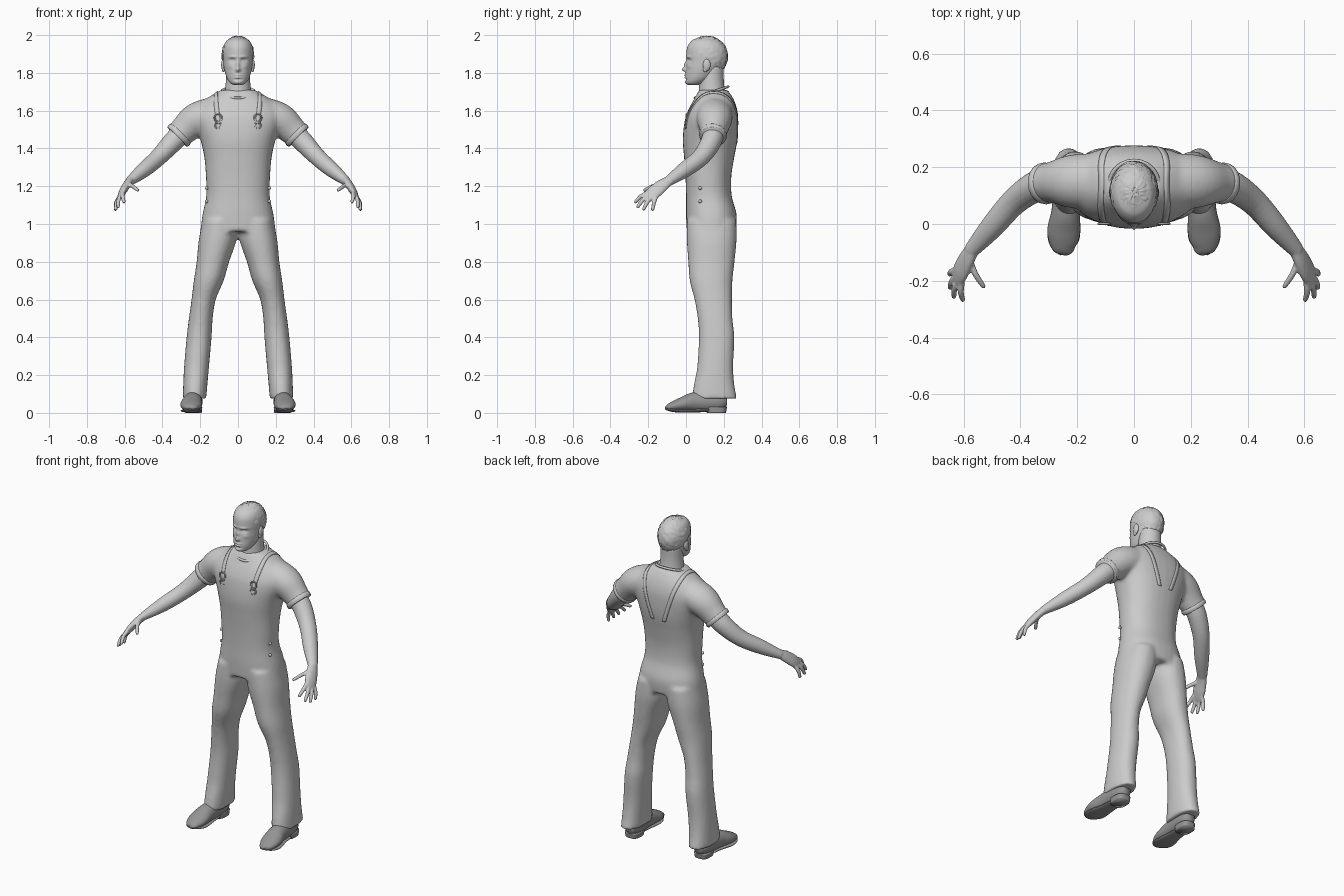
import bpy, bmesh, math, random
from mathutils import Vector, Matrix

random.seed(4)
if bpy.data.objects.get("Cube"):
    bpy.data.objects.remove(bpy.data.objects["Cube"], do_unlink=True)


def material(name, level):
    mat = bpy.data.materials.new(name)
    mat.use_nodes = True
    colour = (level, level, level, 1)
    mat.diffuse_color = colour
    mat.node_tree.nodes["Principled BSDF"].inputs["Base Color"].default_value = colour
    return mat


GREY = material("light grey", 0.6)
DARK = material("shoe grey", 0.3)


def spline(rows, steps):
    """Smoothly interpolate rows of numbers."""
    out = []
    last = len(rows) - 1
    for i in range(last):
        a, b, c, d = (rows[max(0, min(last, k))] for k in range(i - 1, i + 3))
        for s in range(steps):
            t = s / steps
            out.append([q + t / 2 * (r - p + t * (2 * p - 5 * q + 4 * r - w + t * (3 * (q - r) + w - p)))
                        for p, q, r, w in zip(a, b, c, d)])
    return out + [list(rows[-1])]


def skin(bm, rings):
    """Bridge rings of points into a closed tube."""
    loops = [[bm.verts.new(p) for p in ring] for ring in rings]
    n = len(loops[0])
    for lo, hi in zip(loops, loops[1:]):
        for i in range(n):
            j = (i + 1) % n
            bm.faces.new((lo[i], lo[j], hi[j], hi[i]))
    bm.faces.new(loops[0][::-1])
    bm.faces.new(loops[-1])


def stack(bm, rows, power=2.0, sides=32, steps=5):
    """Horizontal sections: z, centre x, half width, front y, back y."""
    rings = []
    for z, cx, hw, yf, yb in spline(rows, steps):
        ring = []
        for i in range(sides):
            a = math.tau * i / sides
            c, s = math.cos(a), math.sin(a)
            x = math.copysign(abs(c) ** (2 / power), c) * hw
            y = math.copysign(abs(s) ** (2 / power), s) * (yb - yf) / 2
            ring.append((cx + x, (yf + yb) / 2 + y, z))
        rings.append(ring)
    skin(bm, rings)


def tube(bm, rows, ref=(0, 1, 0), sides=20, steps=5, floor=-1):
    """Sections square to a path: x, y, z, thickness radius, radius along ref."""
    path = spline(rows, steps)
    pts = [Vector(r[:3]) for r in path]
    rings = []
    for i, r in enumerate(path):
        t = (pts[min(i + 1, len(pts) - 1)] - pts[max(i - 1, 0)]).normalized()
        v = Vector(ref)
        v = (v - t * v.dot(t)).normalized()
        u = t.cross(v)
        ring = []
        for k in range(sides):
            a = math.tau * k / sides
            p = pts[i] + u * r[3] * math.cos(a) + v * r[4] * math.sin(a)
            p.z = max(p.z, floor)
            ring.append(p)
        rings.append(ring)
    skin(bm, rings)


def blob(bm, centre, size):
    mat = Matrix.Translation(centre) @ Matrix.Diagonal((*size, 1))
    return bmesh.ops.create_uvsphere(bm, u_segments=32, v_segments=20, radius=1, matrix=mat)["verts"]


def finish(name, bm, mat=GREY, mirror=False, voxel=0, smooth=0):
    bmesh.ops.recalc_face_normals(bm, faces=bm.faces)
    mesh = bpy.data.meshes.new(name)
    bm.to_mesh(mesh)
    bm.free()
    obj = bpy.data.objects.new(name, mesh)
    bpy.context.collection.objects.link(obj)
    mesh.materials.append(mat)
    for poly in mesh.polygons:
        poly.use_smooth = True
    if mirror:
        obj.modifiers.new("mirror", "MIRROR").use_mirror_merge = False
    if voxel:
        mod = obj.modifiers.new("fuse", "REMESH")
        mod.mode, mod.voxel_size, mod.use_smooth_shade = "VOXEL", voxel, True
    if smooth:
        mod = obj.modifiers.new("soften", "SMOOTH")
        mod.factor, mod.iterations = 0.5, smooth
    return obj


# Clothes: torso, trouser legs and sleeves fused together
bm = bmesh.new()
stack(bm, [(.96, 0, .2, .004, .262), (1.05, 0, .188, 0, .268), (1.15, 0, .168, 0, .242),
           (1.25, 0, .17, -.003, .24), (1.35, 0, .178, -.01, .255), (1.45, 0, .2, -.017, .273),
           (1.55, 0, .235, -.006, .277), (1.61, 0, .225, .015, .27), (1.665, 0, .165, .045, .25),
           (1.71, 0, .09, .07, .22)], power=2.3)
for side in (1, -1):
    stack(bm, [(z, side * cx, hw, yf, yb) for z, cx, hw, yf, yb in (
        (1.02, .095, .09, .005, .266), (.92, .107, .1, .004, .268), (.8, .133, .086, .012, .257),
        (.7, .155, .079, .02, .246), (.6, .182, .064, .045, .243), (.5, .197, .063, .062, .246),
        (.4, .206, .066, .068, .256), (.25, .219, .066, .06, .25), (.15, .226, .064, .042, .256),
        (.075, .23, .062, .03, .27))], power=2.2)
    tube(bm, [(side * x, y, z, a, b) for x, y, z, a, b in (
        (.1, .15, 1.59, .09, .1), (.215, .15, 1.555, .09, .095),
        (.285, .147, 1.497, .077, .074), (.318, .143, 1.465, .071, .068))])
clothes = finish("shirt_and_trousers", bm, voxel=.011, smooth=4)

# Bare arms with hands, running up inside the sleeves
SPREAD = (.3, .85, -.4)
bm = bmesh.new()
tube(bm, [(.27, .15, 1.51, .055, .055), (.34, .135, 1.44, .055, .055), (.42, .08, 1.355, .046, .048),
          (.5, -.01, 1.285, .04, .042), (.575, -.095, 1.225, .024, .028)])
tube(bm, [(.57, -.09, 1.23, .022, .027), (.59, -.125, 1.205, .021, .036),
          (.61, -.165, 1.172, .019, .04), (.624, -.197, 1.145, .012, .034)], ref=SPREAD)
for base, tip in (((.607, -.205, 1.165), (.602, -.272, 1.112)), ((.617, -.195, 1.155), (.635, -.26, 1.085)),
                  ((.624, -.178, 1.147), (.648, -.228, 1.072)), ((.627, -.16, 1.143), (.65, -.178, 1.07)),
                  ((.58, -.125, 1.21), (.527, -.225, 1.176))):
    b, t = Vector(base), Vector(tip)
    mid = (b + t) / 2 + Vector((.006, 0, .008))
    tube(bm, [(*b, .012, .012), (*mid, .011, .011), (*t.lerp(mid, .15), .009, .009), (*t, .004, .004)],
         ref=(1, 0, 0), sides=12)
finish("arms_and_hands", bm, mirror=True, voxel=.005, smooth=2)

# Rolled sleeve hems
bm = bmesh.new()
tube(bm, [(.304, .144, 1.479, .074, .071), (.312, .143, 1.471, .077, .074), (.322, .142, 1.461, .074, .071)])
finish("sleeve_hems", bm, mirror=True)

# Head: sections, then soft pushes along y shape the face
bm = bmesh.new()
stack(bm, [(1.735, 0, .02, .012, .06), (1.747, 0, .042, .0, .1), (1.775, 0, .06, -.003, .145),
           (1.82, 0, .073, .0, .185), (1.86, 0, .078, .003, .207), (1.9, 0, .08, .002, .213),
           (1.94, 0, .076, .008, .205), (1.97, 0, .06, .03, .18), (1.985, 0, .03, .06, .15)],
      sides=96, steps=10)
# x, z, spread x, spread z, push
FACE = [(0, 1.817, .011, .011, -.02), (0, 1.842, .008, .02, -.012), (.03, 1.866, .015, .009, .013),
        (.03, 1.864, .009, .005, -.007), (.03, 1.885, .022, .006, -.006), (.042, 1.835, .014, .012, -.004),
        (0, 1.788, .02, .005, -.007), (0, 1.776, .016, .005, -.006), (0, 1.782, .022, .002, .005),
        (0, 1.765, .022, .005, .005), (0, 1.749, .018, .008, -.005)]
for v in bm.verts:
    if v.co.y < .07:
        x, z = abs(v.co.x), v.co.z
        v.co.y += sum(p * math.exp(-((x - fx) / sx) ** 2 - ((z - fz) / sz) ** 2) for fx, fz, sx, sz, p in FACE)
finish("head", bm)

# Neck
bm = bmesh.new()
stack(bm, [(1.62, 0, .085, .06, .235), (1.7, 0, .07, .068, .208), (1.76, 0, .064, .072, .2),
           (1.83, 0, .062, .08, .2)])
finish("neck", bm)

# Ears
bm = bmesh.new()
blob(bm, (.078, .11, 1.842), (.011, .02, .031))
blob(bm, (.077, .102, 1.818), (.008, .012, .014))
finish("ears", bm, mirror=True)

# Short rough hair, trimmed along the hairline
bm = bmesh.new()
hair = blob(bm, (0, .112, 1.887), (.085, .11, .108))
bmesh.ops.subdivide_edges(bm, edges=bm.edges, cuts=1, use_grid_fill=True)
for v in bm.verts:
    v.co += v.normal * random.uniform(-.0025, .003)
    if v.co.z > 1.9:
        v.co.x *= 1 + .08 * (v.co.z - 1.9) / .1


def hairline(y):
    return 1.925 - .75 * max(0, y - .03) if y < .12 else 1.8575 - .7 * (y - .12)


bmesh.ops.delete(bm, geom=[v for v in bm.verts if v.co.z < hairline(v.co.y)], context="VERTS")
finish("hair", bm)

# Ribbed neckline collar
bm = bmesh.new()
loop = []
for i in range(49):
    a = math.tau * i / 48
    s = math.sin(a)
    loop.append((.088 * math.cos(a), .135 + .088 * s, 1.697 + .03 * s, .007, .007))
tube(bm, loop, ref=(0, 0, 1), sides=8, steps=1)
finish("collar", bm)

# Overall straps laid over the shoulders
bm = bmesh.new()
line = spline([(.105, -.01, 1.53), (.112, .02, 1.6), (.12, .09, 1.69), (.118, .17, 1.7),
               (.1, .25, 1.62), (.075, .28, 1.53), (.04, .28, 1.42)], 8)
rows = [[bm.verts.new((x + k * .012, y, z)) for k in (-1, 0, 1)] for x, y, z in line]
for lo, hi in zip(rows, rows[1:]):
    for k in (0, 1):
        bm.faces.new((lo[k], lo[k + 1], hi[k + 1], hi[k]))
straps = finish("shoulder_straps", bm, mirror=True)
wrap = straps.modifiers.new("drape", "SHRINKWRAP")
wrap.target, wrap.wrap_mode, wrap.offset = clothes, "ABOVE_SURFACE", .003
straps.modifiers.new("cloth", "SOLIDIFY").thickness = .004

# Strap buckles: two small rings joined by bars
bm = bmesh.new()
for z, r in ((1.562, .02), (1.522, .016)):
    ring = [(.105 + r * math.cos(math.tau * i / 24), .001, z + r * math.sin(math.tau * i / 24), .004, .004)
            for i in range(25)]
    tube(bm, ring, sides=8, steps=1)
for dx in (-.01, .01):
    tube(bm, [(.105 + dx, 0, 1.55, .004, .004), (.105 + dx, 0, 1.53, .004, .004)], sides=8)
buckles = finish("strap_buckles", bm, mirror=True)
wrap = buckles.modifiers.new("rest", "SHRINKWRAP")
wrap.target, wrap.wrap_mode, wrap.offset = clothes, "OUTSIDE", .003

# Side buttons at the hip
bm = bmesh.new()
for z in (1.12, 1.19):
    blob(bm, (.166, .075, z), (.008, .009, .009))
finish("hip_buttons", bm, mirror=True)

# Shoes
bm = bmesh.new()
tube(bm, [(.232, .215, .06, .03, .028), (.234, .17, .06, .052, .046), (.24, .05, .058, .052, .05),
          (.247, -.02, .045, .038, .058), (.247, -.07, .034, .026, .049), (.241, -.098, .028, .015, .03),
          (.24, -.11, .026, .004, .008)], ref=(1, 0, 0), sides=28, floor=.014)
finish("shoes", bm, DARK, mirror=True)

# Soles and heels
bm = bmesh.new()
tube(bm, [(.24, .12, .014, .008, .04), (.242, .05, .012, .01, .046), (.247, -.02, .011, .01, .058),
          (.247, -.07, .014, .009, .05), (.24, -.106, .02, .005, .02)], ref=(1, 0, 0))
stack(bm, [(0, .235, .043, .11, .212), (.03, .235, .046, .105, .217)], power=3)
finish("soles_and_heels", bm, DARK, mirror=True)
